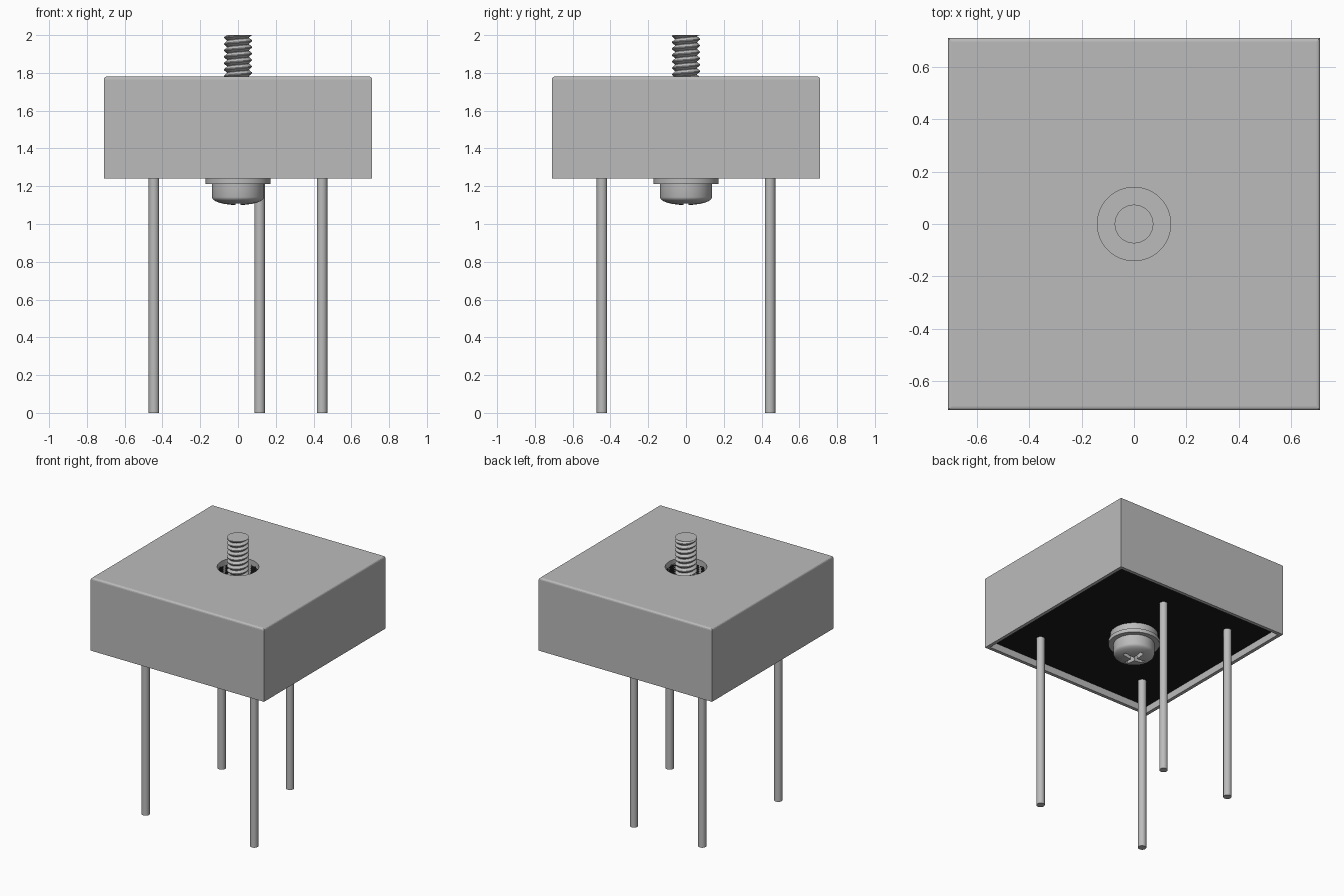
import bpy, bmesh
from math import sin, cos, pi, radians

if "Cube" in bpy.data.objects:
    bpy.data.objects.remove(bpy.data.objects["Cube"])


def material(name, value):
    m = bpy.data.materials.new(name)
    m.use_nodes = True
    colour = (value, value, value, 1)
    m.diffuse_color = colour
    m.node_tree.nodes["Principled BSDF"].inputs["Base Color"].default_value = colour
    return m


GREY = material("metal grey", 0.5)
BLACK = material("potting black", 0.01)


def make(name, bm, mat, smooth=True):
    bmesh.ops.recalc_face_normals(bm, faces=bm.faces)
    mesh = bpy.data.meshes.new(name)
    bm.to_mesh(mesh)
    bm.free()
    obj = bpy.data.objects.new(name, mesh)
    bpy.context.collection.objects.link(obj)
    mesh.materials.append(mat)
    if smooth:
        bpy.ops.object.select_all(action='DESELECT')
        obj.select_set(True)
        bpy.context.view_layer.objects.active = obj
        bpy.ops.object.shade_smooth_by_angle(angle=radians(35))
    return obj


def lathe(name, profile, mat, closed=False, steps=48):
    """Spin a list of (radius, z) points about the z axis."""
    bm = bmesh.new()
    verts = [bm.verts.new((r, 0, z)) for r, z in profile]
    pairs = list(zip(verts, verts[1:])) + ([(verts[-1], verts[0])] if closed else [])
    edges = [bm.edges.new(p) for p in pairs]
    bmesh.ops.spin(bm, geom=verts + edges, axis=(0, 0, 1), cent=(0, 0, 0),
                   angle=2 * pi, steps=steps)
    bmesh.ops.remove_doubles(bm, verts=bm.verts, dist=1e-5)
    return make(name, bm, mat)


def box(name, half, z0, z1, mat, half_y=None):
    bm = bmesh.new()
    bmesh.ops.create_cube(bm, size=1)
    for v in bm.verts:
        v.co.x *= 2 * half
        v.co.y *= 2 * (half_y or half)
        v.co.z = z1 if v.co.z > 0 else z0
    return make(name, bm, mat, smooth=False)


def cut(obj, cutter):
    mod = obj.modifiers.new("cut", 'BOOLEAN')
    mod.operation = 'DIFFERENCE'
    mod.solver = 'EXACT'
    mod.object = cutter
    cutter.hide_render = True
    cutter.hide_set(True)


BASE, TOP = 1.24, 1.78
HOLE = 0.14

# Open-bottomed case with softened top edges
case = box("case", 0.71, BASE, TOP, GREY)
bm = bmesh.new()
bm.from_mesh(case.data)
rim = [e for e in bm.edges if all(v.co.z > TOP - 0.01 for v in e.verts)]
bmesh.ops.bevel(bm, geom=rim, offset=0.014, segments=3, profile=0.5, affect='EDGES')
bm.to_mesh(case.data)
bm.free()
cut(case, box("case_cavity", 0.685, BASE - 0.1, TOP - 0.04, GREY))
hole = lathe("hole_cutter", [(0, 1), (HOLE, 1), (HOLE, 2.1), (0, 2.1)], GREY)
cut(case, hole)

# Potting compound set back from the rim
potting = box("potting", 0.69, BASE + 0.05, TOP - 0.03, BLACK)
cut(potting, hole)

# Sleeve lining the screw hole
lathe("sleeve", [(HOLE, BASE), (0.16, BASE), (0.16, TOP - 0.005), (HOLE, TOP - 0.005)],
      GREY, closed=True)

# Washer and domed screw head with a cross recess
lathe("washer", [(0.05, 1.212), (0.172, 1.212), (0.172, BASE), (0.05, BASE)],
      GREY, closed=True)
dome = [(0.138 * sin(a), 1.142 - 0.042 * cos(a))
        for a in (pi / 2 * i / 8 for i in range(9))]
dome[0] = (0, dome[0][1])
head = lathe("screw_head", dome + [(0.138, 1.213), (0, 1.213)], GREY)
for name, hx, hy in (("slot_x", 0.085, 0.014), ("slot_y", 0.014, 0.085)):
    cut(head, box(name, hx, 1.0, 1.16, GREY, hy))

# Screw core and helical thread
CORE, CREST, PITCH, SIDES = 0.058, 0.074, 0.034, 32
lathe("screw_core", [(0, 1.2), (CORE, 1.2), (CORE, 2), (0, 2)], GREY, steps=SIDES)
bm = bmesh.new()
turns = int((2 - BASE) / PITCH) + 2
rows = []
for i in range(turns * SIDES + 1):
    a = 2 * pi * i / SIDES
    z = BASE - PITCH + PITCH * i / SIDES
    row = []
    for r, f in ((CORE, 0), (CREST, 0.4), (CREST, 0.55), (CORE, 0.95)):
        height = min(max(z + f * PITCH, BASE), 2)
        row.append(bm.verts.new((r * cos(a), r * sin(a), height)))
    rows.append(row)
for low, high in zip(rows, rows[1:]):
    for k in range(3):
        face = (low[k], high[k], high[k + 1], low[k + 1])
        if max(v.co.z for v in face) - min(v.co.z for v in face) > 1e-6 or face[0].co.z > 1.9:
            bm.faces.new(face)
make("screw_thread", bm, GREY)

# Four lead pins, one offset towards the middle
PIN = 0.028
for name, x, y in (("front_right_pin", -0.445, -0.445), ("front_left_pin", 0.445, -0.445),
                   ("back_right_pin", -0.445, 0.445), ("back_offset_pin", 0.115, 0.445)):
    pin = lathe(name, [(0, 0), (PIN, 0), (PIN, 1.32), (0, 1.32)], GREY, steps=24)
    pin.location = (x, y, 0)
